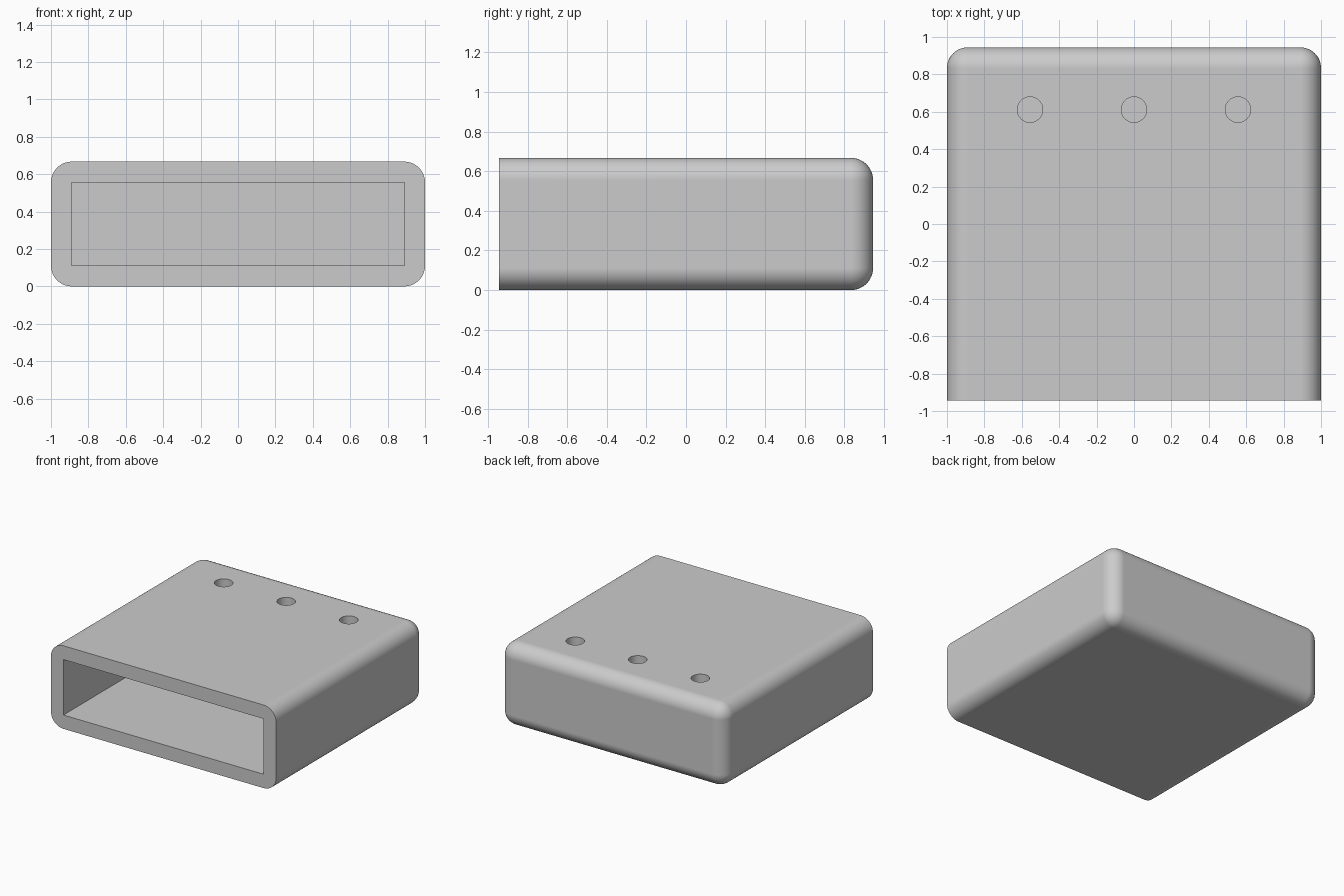
import bpy
import bmesh
from mathutils import Matrix, Vector

old = bpy.data.objects.get("Cube")
if old:
    bpy.data.objects.remove(old, do_unlink=True)

WIDTH, DEPTH, HEIGHT = 2.0, 1.889, 0.667
WALL = 0.111
HOLE_RADIUS = 0.068
HOLE_SPACING = 0.556

grey = bpy.data.materials.new("light_grey")
grey.use_nodes = True
colour = (0.6, 0.6, 0.6, 1)
grey.diffuse_color = colour
grey.node_tree.nodes["Principled BSDF"].inputs["Base Color"].default_value = colour


def make_object(name, bm):
    mesh = bpy.data.meshes.new(name)
    bm.to_mesh(mesh)
    bm.free()
    mesh.materials.append(grey)
    obj = bpy.data.objects.new(name, mesh)
    bpy.context.collection.objects.link(obj)
    return obj


def box(low, high):
    low, high = Vector(low), Vector(high)
    bm = bmesh.new()
    place = Matrix.Translation((low + high) / 2) @ Matrix.Diagonal((high - low).to_4d())
    bmesh.ops.create_cube(bm, size=1, matrix=place)
    return bm


def cut(target, cutter):
    cutter.hide_render = True
    mod = target.modifiers.new("cut", 'BOOLEAN')
    mod.operation = 'DIFFERENCE'
    mod.solver = 'EXACT'
    mod.object = cutter
    bpy.context.view_layer.objects.active = target
    bpy.ops.object.modifier_apply(modifier=mod.name)
    bpy.data.objects.remove(cutter, do_unlink=True)


# Outer shell: every edge rounded except the rim of the open front
front, back = -DEPTH / 2, DEPTH / 2
bm = box((-WIDTH / 2, front, 0), (WIDTH / 2, back, HEIGHT))
rounded = [e for e in bm.edges if max(v.co.y for v in e.verts) > 0]
bmesh.ops.bevel(bm, geom=rounded, offset=WALL, offset_type='OFFSET',
                segments=12, profile=0.5, affect='EDGES')
sleeve = make_object("sleeve", bm)

# Square-cornered cavity, open at the front
cut(sleeve, make_object("cavity_cutter", box(
    (-WIDTH / 2 + WALL, front - 0.2, WALL),
    (WIDTH / 2 - WALL, back - WALL, HEIGHT - WALL))))

# Three round holes through the top wall
for i in (-1, 0, 1):
    bm = bmesh.new()
    bmesh.ops.create_cone(bm, cap_ends=True, segments=48, radius1=HOLE_RADIUS,
                          radius2=HOLE_RADIUS, depth=0.4,
                          matrix=Matrix.Translation((i * HOLE_SPACING, back - 3 * WALL, HEIGHT)))
    cut(sleeve, make_object("hole_cutter", bm))

# Smooth fillets and hole walls, crisp rims
bpy.ops.object.select_all(action='DESELECT')
sleeve.select_set(True)
bpy.context.view_layer.objects.active = sleeve
bpy.ops.object.shade_smooth_by_angle(angle=0.52)
normals = sleeve.modifiers.new("flat_face_normals", 'WEIGHTED_NORMAL')
normals.keep_sharp = True
